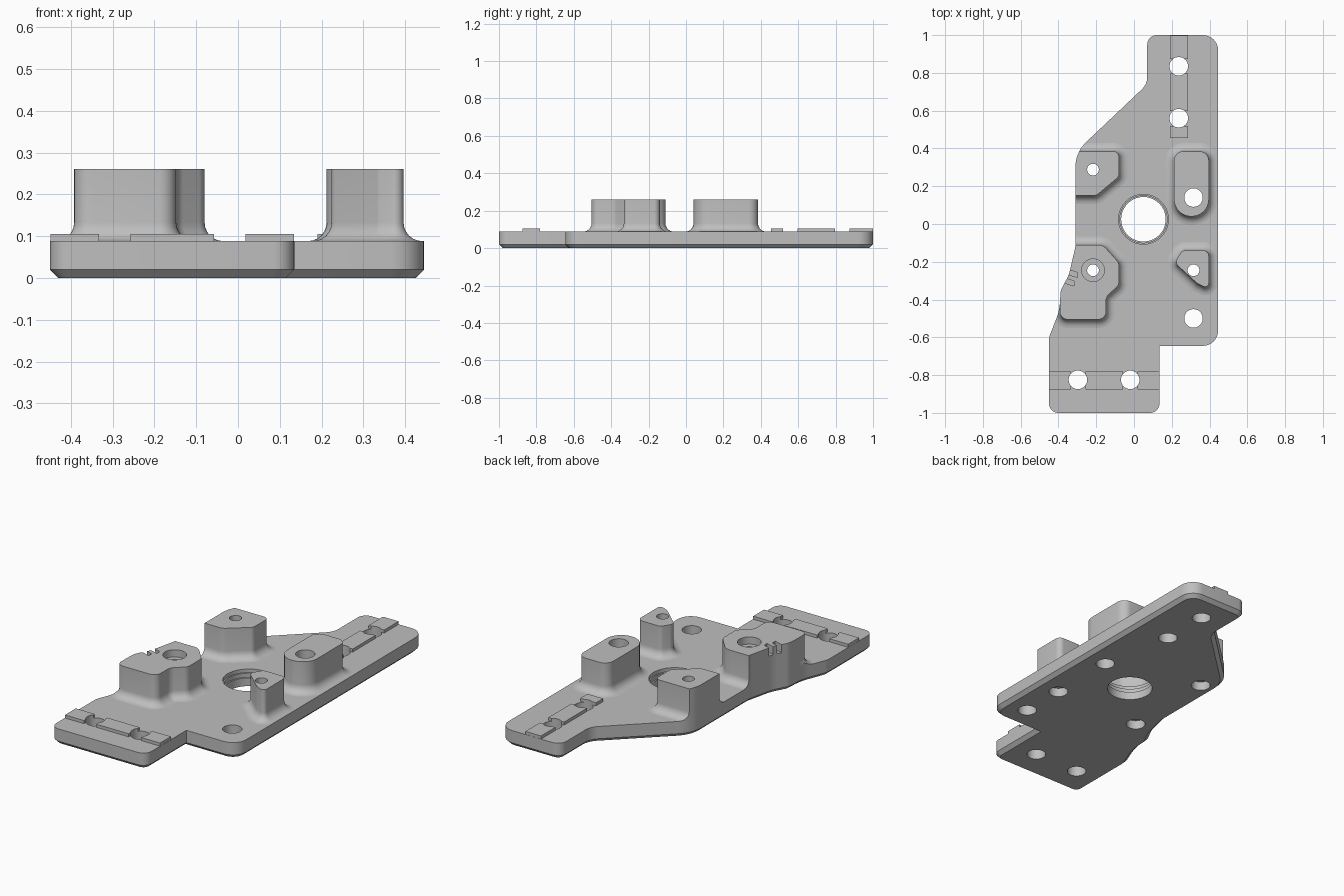
import bpy, bmesh, math
from mathutils import Vector

if "Cube" in bpy.data.objects:
    bpy.data.objects.remove(bpy.data.objects["Cube"])

GREY = bpy.data.materials.new("light_grey")
GREY.use_nodes = True
GREY.diffuse_color = (0.52, 0.52, 0.52, 1)
GREY.node_tree.nodes["Principled BSDF"].inputs["Base Color"].default_value = GREY.diffuse_color

DECK, TOP, RAIL_TOP, FILLET = 0.088, 0.26, 0.105, 0.045


def rounded(corners, steps=8):
    """Counter-clockwise outline from (x, y, radius) corners."""
    out = []
    for i, (x, y, r) in enumerate(corners):
        p = Vector((x, y))
        a = Vector(corners[i - 1][:2]) - p
        b = Vector(corners[(i + 1) % len(corners)][:2]) - p
        half = a.angle(b) / 2
        t = min(r / math.tan(half), 0.49 * a.length, 0.49 * b.length)
        if t < 0.001:
            out.append(p)
            continue
        a.normalize()
        b.normalize()
        c = p + (a + b).normalized() * (t / math.cos(half))
        s, e = p + a * t - c, p + b * t - c
        turn = -s.angle_signed(e)
        for k in range(steps + 1):
            w = turn * k / steps
            out.append(c + Vector((s.x * math.cos(w) - s.y * math.sin(w),
                                   s.x * math.sin(w) + s.y * math.cos(w))))
    return out


def offset(ring, d):
    """Move an outline outwards by d."""
    out = []
    for i, p in enumerate(ring):
        u = (p - ring[i - 1]).normalized()
        v = (ring[(i + 1) % len(ring)] - p).normalized()
        n1, n2 = Vector((u.y, -u.x)), Vector((v.y, -v.x))
        out.append(p + (n1 + n2) * (d / (1 + n1.dot(n2))))
    return out


def circle(x, y, r, n=40):
    return [Vector((x + r * math.cos(k * math.tau / n), y + r * math.sin(k * math.tau / n)))
            for k in range(n)]


def loft(bm, layers):
    """Closed solid through (outline, height) layers."""
    rings = [[bm.verts.new((p.x, p.y, z)) for p in ring] for ring, z in layers]
    for lo, hi in zip(rings, rings[1:]):
        for i in range(len(lo)):
            j = (i + 1) % len(lo)
            bm.faces.new((lo[i], lo[j], hi[j], hi[i]))
    bm.faces.new(rings[0][::-1])
    bm.faces.new(rings[-1])


def build(name, solids):
    bm = bmesh.new()
    for layers in solids:
        loft(bm, layers)
    bmesh.ops.recalc_face_normals(bm, faces=bm.faces)
    me = bpy.data.meshes.new(name)
    bm.to_mesh(me)
    bm.free()
    me.materials.append(GREY)
    ob = bpy.data.objects.new(name, me)
    bpy.context.collection.objects.link(ob)
    return ob


def select(ob):
    bpy.ops.object.select_all(action='DESELECT')
    ob.select_set(True)
    bpy.context.view_layer.objects.active = ob


def boolean(ob, tool, operation):
    mod = ob.modifiers.new("cut", 'BOOLEAN')
    mod.object, mod.operation, mod.solver = tool, operation, 'EXACT'
    select(ob)
    bpy.ops.object.modifier_apply(modifier=mod.name)


def box(x0, x1, y0, y1):
    return [Vector(p) for p in ((x0, y0), (x1, y0), (x1, y1), (x0, y1))]


# Base plate outline, with a chamfered underside
outline = rounded([
    (-0.45, -1, .05), (0.135, -1, .05), (0.135, -0.645, 0), (0.445, -0.645, .08),
    (0.445, 1, .08), (0.07, 1, .05), (0.07, 0.74, .09), (-0.31, 0.38, .18),
    (-0.31, -0.12, .1), (-0.345, -0.27, .2), (-0.388, -0.35, .08),
    (-0.395, -0.46, .3), (-0.45, -0.6, .1)])
plate = build("base_plate", [[(offset(outline, -0.02), 0), (outline, 0.02), (outline, DECK)]])
envelope = build("edge_trimmer", [[(outline, -0.2), (outline, 0.5)]])

# Bosses, flared at the foot and trimmed flush with the plate edge
bosses = {
    "rear_right_boss": [(-0.45, 0.15, 0), (-0.2, 0.15, .05), (-0.14, 0.2, .03),
                        (-0.08, 0.25, .03), (-0.08, 0.385, .03), (-0.45, 0.385, 0)],
    "rear_left_boss": [(0.212, 0.04, .092), (0.396, 0.04, .092),
                       (0.396, 0.385, .05), (0.212, 0.385, .05)],
    "front_left_boss": [(0.215, -0.205, .03), (0.335, -0.315, .03), (0.396, -0.345, .03),
                        (0.396, -0.14, .03), (0.255, -0.14, .03)],
    "front_right_boss": [(-0.392, -0.505, .04), (-0.148, -0.505, .04), (-0.148, -0.385, .05),
                         (-0.08, -0.325, .04), (-0.08, -0.205, .04), (-0.165, -0.11, .06),
                         (-0.5, -0.11, 0), (-0.5, -0.3, 0), (-0.392, -0.4, .03)],
}
parts = [plate]
for name, corners in bosses.items():
    ring = rounded(corners)
    layers = []
    for k in range(7):
        w = k / 6 * math.pi / 2
        layers.append((offset(ring, FILLET * (1 - math.sin(w))),
                       DECK + FILLET * (1 - math.cos(w))))
    boss = build(name, [layers + [(ring, TOP)]])
    boolean(boss, envelope, 'INTERSECT')
    parts.append(boss)

# Raised locating rails, interrupted at the screw holes
rails = []
for y0, y1 in ((0.455, 0.518), (0.597, 0.797), (0.873, 0.999)):
    rails.append([(box(0.19, 0.286, y0, y1), DECK), (box(0.19, 0.286, y0, y1), RAIL_TOP)])
parts.append(build("rear_rail", rails))
rails = []
for x0, x1 in ((-0.449, -0.333), (-0.257, -0.058), (0.018, 0.134)):
    rails.append([(box(x0, x1, -0.875, -0.78), DECK), (box(x0, x1, -0.875, -0.78), RAIL_TOP)])
parts.append(build("front_rail", rails))


# Holes: each is a stack of (radius, height) steps
def hole(x, y, *steps):
    return [(circle(x, y, r), z) for r, z in steps]


holes = [hole(x, y, (.049, -.1), (.049, .4)) for x, y in
         ((0.237, 0.835), (0.237, 0.56), (0.315, -0.5), (-0.297, -0.825),
          (-0.02, -0.825), (0.315, 0.14))]
for x, y in ((-0.217, 0.288), (0.315, -0.245)):
    holes.append(hole(x, y, (.05, -.1), (.05, .05), (.031, .05), (.031, .4)))
holes.append(hole(-0.217, -0.245, (.05, -.1), (.05, .05), (.031, .05),
                  (.031, .22), (.06, .22), (.06, .4)))
holes.append(hole(0.05, 0.025, (.118, -.1), (.118, .045), (.125, .045),
                  (.125, .068), (.132, .068), (.132, .4)))
drill = build("hole_cutter", holes)
for ob in parts:
    boolean(ob, drill, 'DIFFERENCE')

# Two slanted notches on the outer edge of the front right boss
slots = []
for x, y in ((-0.325, -0.262), (-0.343, -0.307)):
    slot = [Vector((x + dx, y + dy - 0.3 * dx)) for dx, dy in
            ((-.08, -.013), (.025, -.013), (.025, .013), (-.08, .013))]
    slots.append([(slot, 0.215), (slot, 0.4)])
notch = build("notch_cutter", slots)
boolean(parts[4], notch, 'DIFFERENCE')

for tool in (envelope, drill, notch):
    bpy.data.objects.remove(tool)
for ob in parts:
    select(ob)
    bpy.ops.object.shade_smooth_by_angle(angle=math.radians(30))
